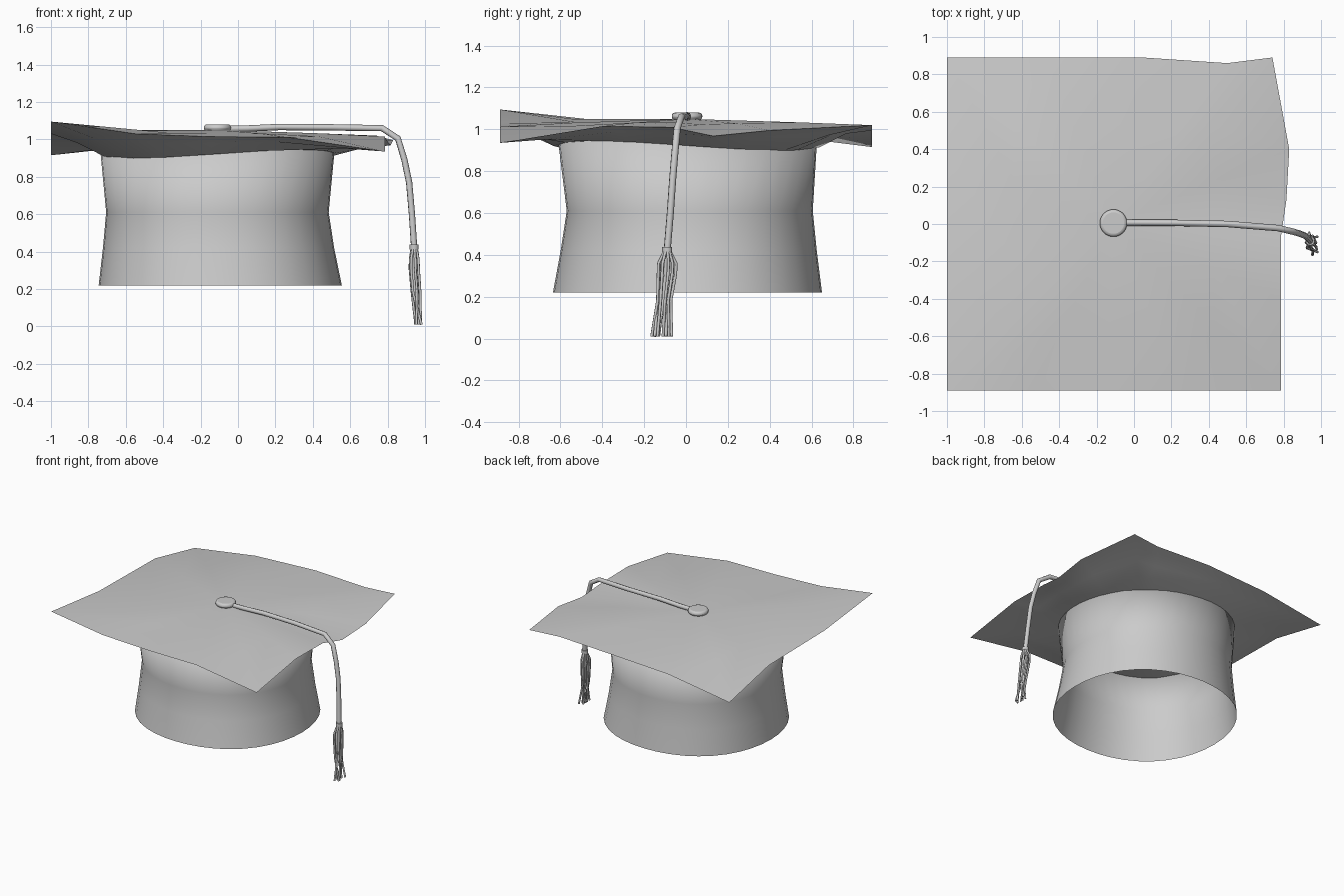
import bpy, math, random

if "Cube" in bpy.data.objects:
    bpy.data.objects.remove(bpy.data.objects["Cube"])

random.seed(4)

def finish(ob, angle=50):
    bpy.ops.object.select_all(action='DESELECT')
    ob.select_set(True)
    bpy.context.view_layer.objects.active = ob
    bpy.ops.object.shade_smooth_by_angle(angle=math.radians(angle))

def mesh_object(name, verts, faces, angle=50):
    me = bpy.data.meshes.new(name)
    me.from_pydata(verts, [], faces)
    ob = bpy.data.objects.new(name, me)
    bpy.context.collection.objects.link(ob)
    finish(ob, angle)
    return ob

def cord(name, pts, radius, res=2):
    cu = bpy.data.curves.new(name, 'CURVE')
    cu.dimensions = '3D'
    cu.bevel_depth, cu.bevel_resolution, cu.use_fill_caps = radius, res, True
    sp = cu.splines.new('POLY')
    sp.points.add(len(pts) - 1)
    for p, co in zip(sp.points, pts):
        p.co = (*co, 1)
    ob = bpy.data.objects.new(name, cu)
    bpy.context.collection.objects.link(ob)
    return ob

CX, CY = -0.11, 0.008

def rim_z(a):
    # height where the crown meets the warped underside
    return 0.922 + 0.023 * math.cos(2 * (a + math.pi / 4))

# Board: warped outline, domed top sheet and sagging underside
outline = [(-1, -.89, 1.095), (-.55, -.89, 1.03), (-.15, -.89, 1.015), (.26, -.89, 1.012),
           (.785, -.89, .935), (.785, -.4, 1.015), (.785, -.07, 1.01), (.815, .13, .968),
           (.83, .4, .995), (.74, .89, 1.02), (.5, .86, 1.02), (.05, .89, 1.02),
           (-.47, .89, .995), (-1, .89, .915), (-1, .4, 1.02), (-1, -.3, 1.03)]
n = len(outline)
inner, mid, ring = [], [], []
for x, y, z in outline:
    a = math.atan2(y - CY, x - CX)
    rx, ry, rz = CX + .64 * math.cos(a), CY + .64 * math.sin(a), rim_z(a)
    inner.append((CX + (x - CX) * .6, y * .6, 1.037 + (z - 1.037) * .2))
    mid.append(((x + rx) / 2, (y + ry) / 2, (z + rz) / 2 + .012))
    ring.append((rx, ry, rz))
verts = outline + inner + mid + ring + [(CX, 0, 1.05), (CX, 0, .925)]
faces = []
for i in range(n):
    j = (i + 1) % n
    faces += [(i, j, n + j, n + i), (n + i, n + j, 4 * n),
              (j, i, 2 * n + i, 2 * n + j),
              (2 * n + j, 2 * n + i, 3 * n + i, 3 * n + j),
              (3 * n + j, 3 * n + i, 4 * n + 1)]
mesh_object("board", verts, faces)

# Crown: open tube with a pinched waist and a soft-edged ceiling
SEG = 40
rings = [(-.095, .007, .65, .643, .22), (-.104, .013, .618, .612, .42),
         (-.11, .018, .595, .588, .61), (-.11, .008, .625, .617, None)]
verts, faces = [], []
for cx, cy, rx, ry, z in rings:
    for k in range(SEG):
        a = 2 * math.pi * k / SEG
        f = 1 + .022 * math.sin(2 * a) ** 2
        verts.append((cx + f * rx * math.cos(a), cy + f * ry * math.sin(a),
                      rim_z(a) + .004 if z is None else z))
for r in range(len(rings) - 1):
    for k in range(SEG):
        m = (k + 1) % SEG
        faces.append((r * SEG + k, r * SEG + m, (r + 1) * SEG + m, (r + 1) * SEG + k))
top = len(verts)
verts.append((CX, CY, .92))
for k in range(SEG):
    faces.append((3 * SEG + k, 3 * SEG + (k + 1) % SEG, top))
mesh_object("crown", verts, faces, 120)

# Button
bpy.ops.mesh.primitive_cylinder_add(vertices=32, radius=.073, depth=.036, location=(CX, .005, 1.062))
button = bpy.context.object
button.name = "button"
bev = button.modifiers.new("round", 'BEVEL')
bev.width, bev.segments = .016, 3
finish(button, 60)

# Cord over the edge
cord("tassel_cord", [(-.08, .007, 1.056), (.05, .007, 1.058), (.22, .006, 1.066), (.5, 0, 1.064),
                     (.77, -.022, 1.06), (.855, -.042, 1.005), (.89, -.053, .89),
                     (.915, -.063, .77), (.93, -.075, .6), (.942, -.09, .42)], .017)

# Knot
bpy.ops.mesh.primitive_cylinder_add(vertices=16, radius=.024, depth=.025, location=(.942, -.09, .425))
bpy.context.object.name = "tassel_knot"
finish(bpy.context.object, 40)

# Strands, slightly untidy
for k in range(8):
    a = 2 * math.pi * k / 8 + .2
    c, s = math.cos(a), math.sin(a)
    w = random.uniform(.65, 1)
    ex, ey = .966 + random.uniform(-.02, .022), -.115 + .045 * s + random.uniform(-.01, .006)
    cord(f"tassel_strand_{k + 1}",
         [(.942 + .012 * c, -.09 + .012 * s, .42), (.942 + .03 * w * c, -.09 + .045 * w * s, .36),
          (.942 + .032 * w * c, -.092 + .045 * w * s, .31),
          (.952 + .03 * w * c, -.105 + .034 * s * w, .18), (ex, ey, .01)], .0075, 1)
